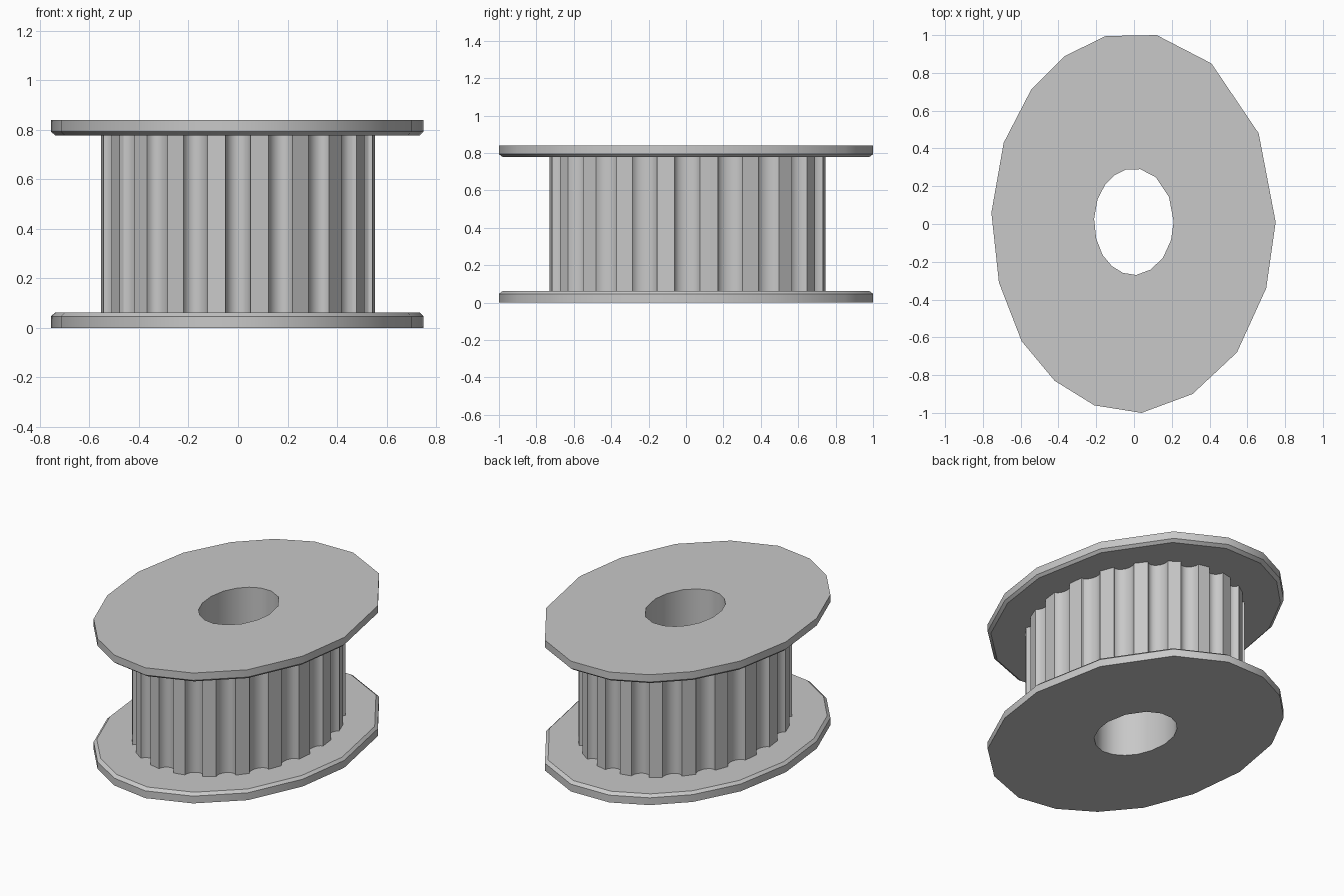
import bpy, bmesh, math

cube = bpy.data.objects.get("Cube")
if cube:
    bpy.data.objects.remove(cube, do_unlink=True)

grey = bpy.data.materials.new("plain grey")
grey.use_nodes = True
colour = (0.58, 0.58, 0.58, 1)
grey.diffuse_color = colour
grey.node_tree.nodes["Principled BSDF"].inputs["Base Color"].default_value = colour

# Irregular oval shared by the flange rims and the bore
OVAL = [(0.12, 1.0), (0.41, 0.85), (0.66, 0.48), (0.75, 0.01), (0.70, -0.34),
        (0.545, -0.68), (0.31, -0.90), (0.04, -1.0), (-0.21, -0.96),
        (-0.42, -0.83), (-0.595, -0.62), (-0.715, -0.31), (-0.755, 0.06),
        (-0.69, 0.43), (-0.545, 0.71), (-0.365, 0.89), (-0.15, 0.995)]


def scaled(points, factor, shift=0):
    return [(x * factor, y * factor + shift) for x, y in points]


BORE = scaled(OVAL, 0.28, 0.01)


def toothed_outline(teeth=20, radius=0.742, squash=0.75, half=0.092, depth=0.055, steps=8):
    """Flat-topped teeth separated by rounded grooves, squashed to an oval."""
    points = []
    for t in range(teeth):
        for i in range(steps + 1):
            s = math.pi * i / steps
            a = math.tau * t / teeth - half * math.cos(s)
            r = radius - depth * math.sin(s)
            points.append((r * squash * math.cos(a), r * math.sin(a) + 0.008))
    return points


def wall(bm, sections):
    """Join equal outlines at rising heights; return the end edges."""
    rings = [[bm.verts.new((x, y, z)) for x, y in pts] for pts, z in sections]
    for low, high in zip(rings, rings[1:]):
        for i in range(len(low)):
            j = (i + 1) % len(low)
            bm.faces.new((low[i], low[j], high[j], high[i]))
    return [[bm.edges.get((r[i - 1], r[i])) for i in range(len(r))]
            for r in (rings[0], rings[-1])]


def bored_part(name, sections):
    """Closed solid with the given outer sections and the central bore."""
    bm = bmesh.new()
    outer = wall(bm, sections)
    inner = wall(bm, [(BORE, sections[0][1]), (BORE, sections[-1][1])])
    for a, b in zip(outer, inner):
        bmesh.ops.triangle_fill(bm, edges=a + b, use_beauty=True)
    bmesh.ops.recalc_face_normals(bm, faces=bm.faces)
    mesh = bpy.data.meshes.new(name)
    bm.to_mesh(mesh)
    bm.free()
    mesh.materials.append(grey)
    obj = bpy.data.objects.new(name, mesh)
    bpy.context.collection.objects.link(obj)
    bpy.ops.object.select_all(action="DESELECT")
    obj.select_set(True)
    bpy.context.view_layer.objects.active = obj
    bpy.ops.object.shade_smooth_by_angle(angle=math.radians(30))


# Flanges, chamfered on the side facing the teeth
HEIGHT, THICK, EDGE = 0.84, 0.063, 0.047
chamfer = scaled(OVAL, 0.978)
bored_part("bottom_flange", [(OVAL, 0), (OVAL, EDGE), (chamfer, THICK)])
bored_part("top_flange", [(chamfer, HEIGHT - THICK), (OVAL, HEIGHT - EDGE), (OVAL, HEIGHT)])

# Toothed core between the flanges
teeth = toothed_outline()
bored_part("toothed_core", [(teeth, THICK), (teeth, HEIGHT - THICK)])
